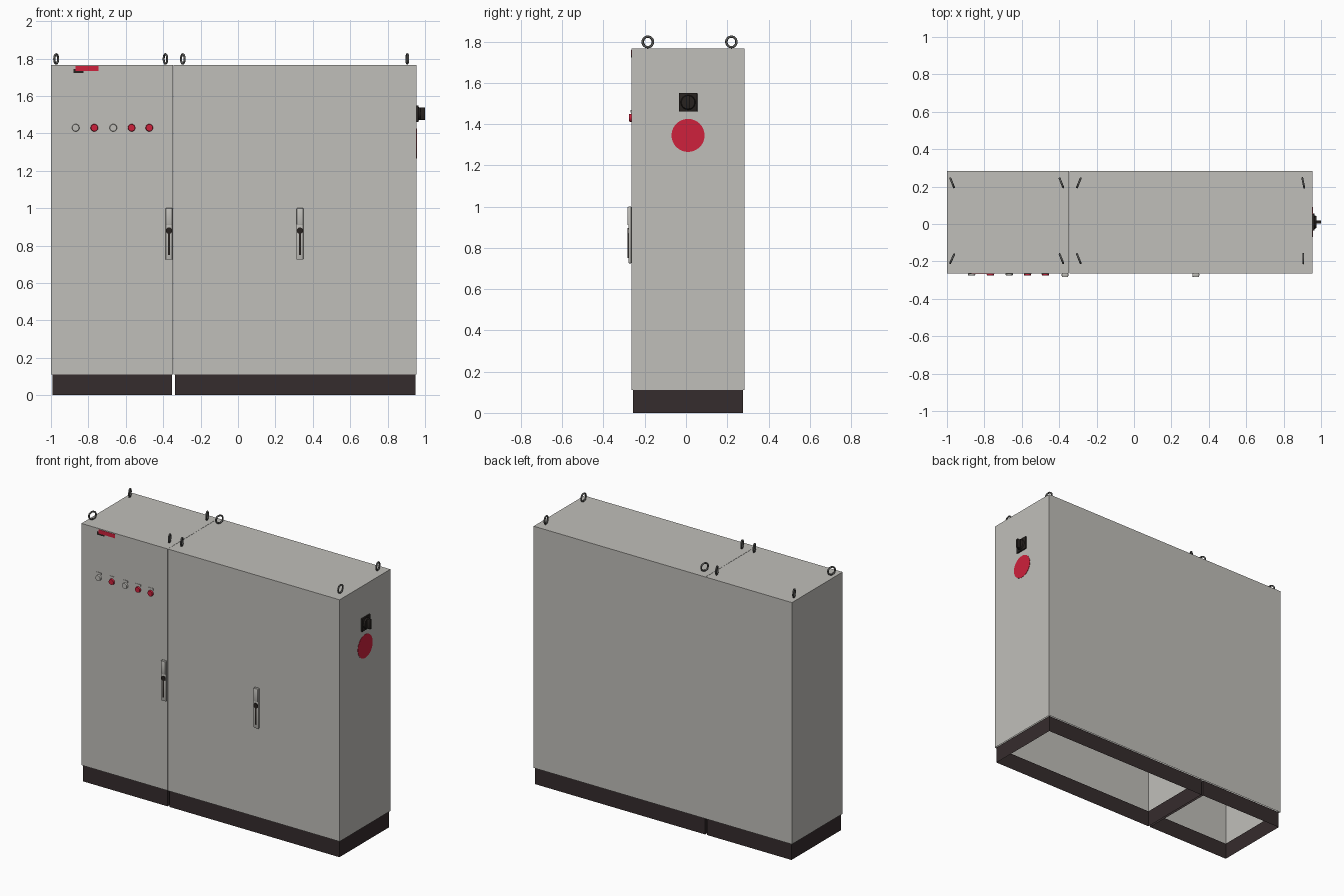
import bpy, bmesh, math
from mathutils import Matrix, Vector

if "Cube" in bpy.data.objects:
    bpy.data.objects.remove(bpy.data.objects["Cube"])


def material(name, rgb):
    m = bpy.data.materials.new(name)
    m.diffuse_color = (*rgb, 1)
    m.use_nodes = True
    m.node_tree.nodes["Principled BSDF"].inputs["Base Color"].default_value = m.diffuse_color
    return m


GREY = material("cabinet grey", (0.53, 0.52, 0.49))
DARK = material("plinth dark brown", (0.036, 0.025, 0.026))
BLACK = material("switch black", (0.02, 0.016, 0.014))
RED = material("signal red", (0.62, 0.015, 0.045))
STEEL = material("eyebolt steel", (0.11, 0.11, 0.105))

FRONT, SIDE, TOP, BASE = -0.265, 0.955, 1.766, 0.112


def finish(name, bm, mat, smooth=False):
    me = bpy.data.meshes.new(name)
    bm.to_mesh(me)
    bm.free()
    me.materials.append(mat)
    ob = bpy.data.objects.new(name, me)
    bpy.context.collection.objects.link(ob)
    if smooth:
        bpy.context.view_layer.objects.active = ob
        ob.select_set(True)
        bpy.ops.object.shade_smooth_by_angle(angle=math.radians(40))
        ob.select_set(False)
    return ob


def box_bm(x0, x1, y0, y1, z0, z1):
    bm = bmesh.new()
    bmesh.ops.create_cube(bm, size=1)
    for v in bm.verts:
        v.co = Vector((x0 + (v.co.x + .5) * (x1 - x0),
                       y0 + (v.co.y + .5) * (y1 - y0),
                       z0 + (v.co.z + .5) * (z1 - z0)))
    bm.normal_update()
    return bm


def box(name, mat, *dims, bevel=0):
    bm = box_bm(*dims)
    if bevel:
        bmesh.ops.bevel(bm, geom=bm.edges[:], offset=bevel, segments=2,
                        profile=.5, affect='EDGES')
    return finish(name, bm, mat, bevel > 0)


def disc(name, mat, centre, r, depth, axis, sides=32, r2=None):
    """Cylinder starting at centre and growing along axis."""
    axis = Vector(axis)
    bm = bmesh.new()
    bmesh.ops.create_cone(bm, cap_ends=True, segments=sides, radius1=r,
                          radius2=r if r2 is None else r2, depth=depth)
    rot = axis.to_track_quat('Z', 'Y').to_matrix().to_4x4()
    bm.transform(Matrix.Translation(Vector(centre) + axis * depth / 2) @ rot)
    return finish(name, bm, mat, True)


def cabinet(name, x0, x1, seam=None):
    """Sheet-metal shell, open underneath, with an optional split line."""
    bm = box_bm(x0, x1, FRONT, 0.283, BASE, TOP)
    if seam is not None:
        bmesh.ops.bisect_plane(bm, geom=bm.verts[:] + bm.edges[:] + bm.faces[:],
                               plane_co=(seam, 0, 0), plane_no=(1, 0, 0))
    bm.normal_update()
    bmesh.ops.delete(bm, geom=[f for f in bm.faces if f.normal.z < -.5],
                     context='FACES')
    if seam is not None:
        cut = [e for e in bm.edges
               if all(abs(v.co.x - seam) < 1e-4 for v in e.verts)
               and (all(v.co.y < 0 for v in e.verts)
                    or all(v.co.z > 1.7 for v in e.verts))]
        bmesh.ops.split_edges(bm, edges=cut)
    finish(name, bm, GREY)


def plinth(name, x0, x1):
    """Open frame of four upright sheets."""
    bm = box_bm(x0, x1, -0.257, 0.276, 0, BASE)
    bmesh.ops.delete(bm, geom=[f for f in bm.faces if abs(f.normal.z) > .5],
                     context='FACES')
    finish(name, bm, DARK)


# cabinets and plinths
cabinet("left_cabinet", -1.0, -0.347)
cabinet("right_cabinet", -0.3455, SIDE, seam=0.305)
plinth("left_plinth", -0.992, -0.353)
plinth("right_plinth", -0.338, 0.948)


# lifting eyebolts: position and direction of the ring plane seen from above
def eyebolt(name, x, y, dx, dy, major=0.0255, minor=0.0055, n=28, m=10):
    bm = bmesh.new()
    along = Vector((dx, dy, 0)).normalized()
    up, across = Vector((0, 0, 1)), Vector((-along.y, along.x, 0))
    rings = []
    for i in range(n):
        a = math.tau * i / n
        out = along * math.cos(a) + up * math.sin(a)
        ring = []
        for j in range(m):
            b = math.tau * j / m
            p = out * (major + minor * math.cos(b)) + across * minor * math.sin(b)
            ring.append(bm.verts.new(p + Vector((x, y, 1.798))))
        rings.append(ring)
    for i in range(n):
        r, s = rings[i], rings[(i + 1) % n]
        for j in range(m):
            k = (j + 1) % m
            bm.faces.new((r[j], s[j], s[k], r[k]))
    bmesh.ops.recalc_face_normals(bm, faces=bm.faces[:])
    finish(name, bm, STEEL, True)


for i, (x, back, front) in enumerate([(-0.972, -.4, .45), (-0.388, -.4, -.4),
                                      (-0.295, .4, -.4), (0.905, -.2, 0)]):
    eyebolt(f"eyebolt_back_{i + 1}", x, 0.22, back, 1)
    eyebolt(f"eyebolt_front_{i + 1}", x, -0.185, front, 1)

# door handles: grey housing, thicker head, black lever and pivot
for side, x in (("left", -0.369), ("right", 0.331)):
    box(f"{side}_handle_housing", GREY, x - .018, x + .018, -.279, FRONT,
        .725, 1.0, bevel=.003)
    box(f"{side}_handle_head", GREY, x - .017, x + .017, -.284, -.277,
        .91, .998, bevel=.003)
    disc(f"{side}_handle_pivot", BLACK, (x, -.278, .88), .017, .005, (0, -1, 0))
    box(f"{side}_handle_lever", BLACK, x - .006, x + .006, -.283, -.278,
        .75, .875, bevel=.002)

# row of push buttons with small label plates above
for i, (x, mat) in enumerate([(-.868, GREY), (-.768, RED), (-.667, GREY),
                              (-.569, RED), (-.474, RED)]):
    disc(f"button_{i + 1}", mat, (x, FRONT, 1.43), .02, .011, (0, -1, 0), 24, .018)
    box(f"button_label_{i + 1}", GREY, x - .02, x + .02, -.268, FRONT, 1.455, 1.467)

# plain name plate
box("name_plate", RED, -.868, -.745, -.267, FRONT, 1.733, 1.76)
box("name_plate_dark_edge", BLACK, -.88, -.825, -.266, FRONT, 1.722, 1.745)

# main switch and red warning disc on the right side
SY, SZ = 0.01, 1.505
box("switch_plate", BLACK, SIDE, .966, SY - .045, SY + .045, SZ - .045, SZ + .045,
    bevel=.002)
disc("switch_knob", BLACK, (.966, SY, SZ), .036, .009, (1, 0, 0), 32, .032)
box("switch_grip", BLACK, .972, 1.0, SY - .008, SY + .008, SZ - .033, SZ + .033,
    bevel=.003)
disc("warning_disc", RED, (SIDE, SY, 1.345), .08, .002, (1, 0, 0), 48)
